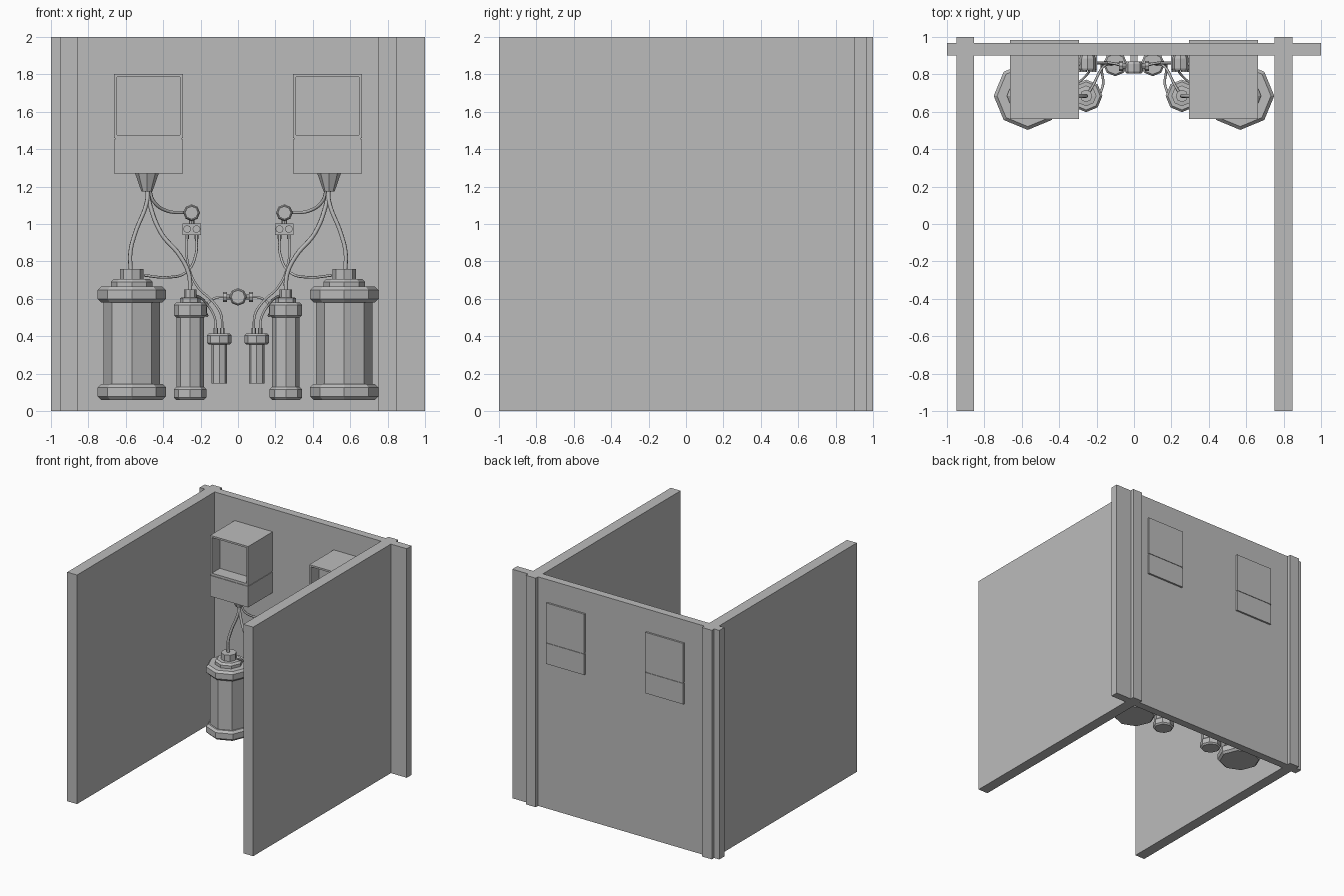
import bpy, bmesh, math
from mathutils import Matrix

if "Cube" in bpy.data.objects:
    bpy.data.objects.remove(bpy.data.objects["Cube"])

grey = bpy.data.materials.new("plain grey")
grey.diffuse_color = (0.5, 0.5, 0.5, 1)
grey.use_nodes = True
grey.node_tree.nodes["Principled BSDF"].inputs["Base Color"].default_value = grey.diffuse_color


def finish(name, bm):
    bmesh.ops.recalc_face_normals(bm, faces=bm.faces)
    me = bpy.data.meshes.new(name)
    bm.to_mesh(me)
    bm.free()
    me.materials.append(grey)
    ob = bpy.data.objects.new(name, me)
    bpy.context.collection.objects.link(ob)
    return ob


def add_box(bm, x0, x1, y0, y1, z0, z1):
    m = Matrix.Translation(((x0 + x1) / 2, (y0 + y1) / 2, (z0 + z1) / 2))
    m = m @ Matrix.Diagonal((abs(x1 - x0), y1 - y0, z1 - z0, 1))
    bmesh.ops.create_cube(bm, size=1, matrix=m)


def box(name, *dims):
    bm = bmesh.new()
    add_box(bm, *dims)
    return finish(name, bm)


def lathe(name, profile, pos, axis="Z", sides=8):
    """Closed n-sided turned solid from (radius, height) pairs."""
    bm = bmesh.new()
    rings = []
    for r, h in profile:
        rings.append([bm.verts.new((r * math.cos(2 * math.pi * i / sides),
                                    r * math.sin(2 * math.pi * i / sides), h))
                      for i in range(sides)])
    for a, b in zip(rings, rings[1:]):
        for i in range(sides):
            j = (i + 1) % sides
            bm.faces.new((a[i], a[j], b[j], b[i]))
    bm.faces.new(rings[0])
    bm.faces.new(rings[-1])
    rot = {"Z": Matrix.Identity(4), "Y": Matrix.Rotation(math.pi / 2, 4, "X"),
           "X": Matrix.Rotation(math.pi / 2, 4, "Y")}[axis]
    bm.transform(Matrix.Translation(pos) @ rot)
    return finish(name, bm)


def cable(name, pts, r, s):
    """Smooth tube through points, mirrored in x by s."""
    cu = bpy.data.curves.new(name, "CURVE")
    cu.dimensions = "3D"
    cu.bevel_depth, cu.bevel_resolution, cu.resolution_u = r, 1, 6
    sp = cu.splines.new("BEZIER")
    sp.bezier_points.add(len(pts) - 1)
    for bp, p in zip(sp.bezier_points, pts):
        bp.co = (p[0] * s, p[1], p[2])
        bp.handle_left_type = bp.handle_right_type = "AUTO"
    tmp = bpy.data.objects.new(name + "_path", cu)
    bpy.context.collection.objects.link(tmp)
    me = bpy.data.meshes.new_from_object(
        tmp.evaluated_get(bpy.context.evaluated_depsgraph_get()))
    bpy.data.objects.remove(tmp)
    me.materials.clear()
    me.materials.append(grey)
    ob = bpy.data.objects.new(name, me)
    bpy.context.collection.objects.link(ob)


def flange(r, z0, z1, c):
    return [(r - c, z0), (r, z0 + c), (r, z1 - c), (r - c, z1)]


def gauge(name, x, y0, y1, z, r):
    """Round dial facing the front with a recessed face."""
    d = y1 - y0
    lathe(name, [(r * .85, 0), (r, d * .2), (r, d * .85), (r * .85, d),
                 (r * .72, d), (r * .72, d - 0.01)], (x, y1, z), "Y")


# Booth walls
box("back_wall", -1, 1, 0.90, 0.968, 0, 2)
box("left_wall", -0.95, -0.855, -1, 1, 0, 2)
box("right_wall", 0.752, 0.847, -1, 1, 0, 2)

for s, side in ((-1, "left"), (1, "right")):
    # Console with recessed screen, groove and lower box
    bm = bmesh.new()
    xa, xb = sorted((s * 0.295, s * 0.662))
    add_box(bm, xa, xb, 0.562, 0.984, 1.27, 1.452)
    add_box(bm, xa + .005, xb - .005, 0.567, 0.979, 1.452, 1.46)
    add_box(bm, xa, xb, 0.562, 0.984, 1.46, 1.802)
    bm.normal_update()
    front = [f for f in bm.faces
             if f.normal.y < -0.9 and f.calc_center_median().z > 1.5]
    bmesh.ops.inset_region(bm, faces=front, thickness=0.022)
    bmesh.ops.inset_region(bm, faces=front, thickness=0.0005, depth=-0.11)
    finish(side + "_console", bm)
    lathe(side + "_cable_funnel", [(0.03, 1.175), (0.063, 1.27)], (s * .487, .71, 0))

    # Large tank
    lathe(side + "_large_tank",
          flange(.182, .06, .145, .018) + [(.15, .145), (.15, .58)]
          + flange(.182, .58, .665, .018)
          + [(.112, .665), (.112, .69), (.095, .706), (.062, .706), (.062, .76)],
          (s * .568, .685, 0))
    # Small tank
    lathe(side + "_small_tank",
          flange(.087, .06, .128, .012) + [(.074, .128), (.074, .50)]
          + flange(.087, .50, .58, .012)
          + [(.055, .58), (.055, .605), (.033, .608), (.033, .65)],
          (s * .256, .685, 0))
    # Filter canister with two nozzles
    lathe(side + "_filter", [(.042, .148), (.042, .355)]
          + flange(.065, .355, .415, .01), (s * .10, .855, 0))
    for x in (.084, .118):
        lathe(side + "_filter_nozzle", [(.012, .41), (.012, .445)], (s * x, .855, 0), sides=6)

    # Valve block, its knobs and gauge
    xa, xb = sorted((s * .197, s * .297))
    box(side + "_valve_block", xa, xb, .825, .90, .942, 1.003)
    for x in (.222, .272):
        lathe(side + "_valve_knob", [(.021, 0), (.021, .014)], (s * x, .826, .973), "Y")
        lathe(side + "_valve_outlet", [(.01, .92), (.01, .945)], (s * x, .855, 0), sides=6)
    lathe(side + "_gauge_stem", [(.015, 1.0), (.015, 1.03)], (s * .248, .86, 0))
    gauge(side + "_gauge", s * .248, .82, .90, 1.06, .045)

    # Cables and hoses
    cable(side + "_large_tank_cable", [(.483, .71, 1.2), (.487, .70, 1.12), (.55, .69, .95),
          (.575, .685, .85), (.573, .685, .74)], .012, s)
    cable(side + "_small_tank_cable", [(.488, .71, 1.2), (.475, .705, 1.12), (.41, .69, .95),
          (.31, .685, .83), (.262, .685, .73), (.256, .685, .63)], .012, s)
    cable(side + "_gauge_cable", [(.475, .72, 1.19), (.45, .74, 1.12), (.38, .80, 1.07),
          (.285, .86, 1.06)], .009, s)
    cable(side + "_valve_to_tank_hose", [(.222, .855, .935), (.225, .84, .84), (.28, .77, .74),
          (.38, .71, .715), (.50, .685, .725)], .007, s)
    cable(side + "_valve_to_filter_hose", [(.275, .855, .935), (.27, .855, .80), (.22, .86, .67),
          (.13, .86, .58), (.092, .855, .52), (.084, .855, .43)], .007, s)
    cable(side + "_centre_hose", [(.07, .85, .61), (.12, .86, .605), (.165, .86, .57),
          (.172, .82, .53), (.165, .75, .51), (.18, .70, .52)], .007, s)
    cable(side + "_filter_return_hose", [(.118, .855, .43), (.125, .855, .50),
          (.165, .84, .57), (.22, .74, .615), (.25, .69, .62)], .007, s)

    # Side fitting of the centre gauge
    fit = lathe(side + "_centre_fitting", [(.014, .035), (.014, .06), (.026, .06), (.026, .08)],
                (0, .845, .61), "X")
    if s < 0:
        fit.data.transform(Matrix.Diagonal((-1, 1, 1, 1)))
        fit.data.flip_normals()

# Centre gauge on its wall mount
gauge("centre_gauge", 0, .805, .868, .61, .047)
box("centre_gauge_mount", -.02, .02, .86, .905, .59, .63)
